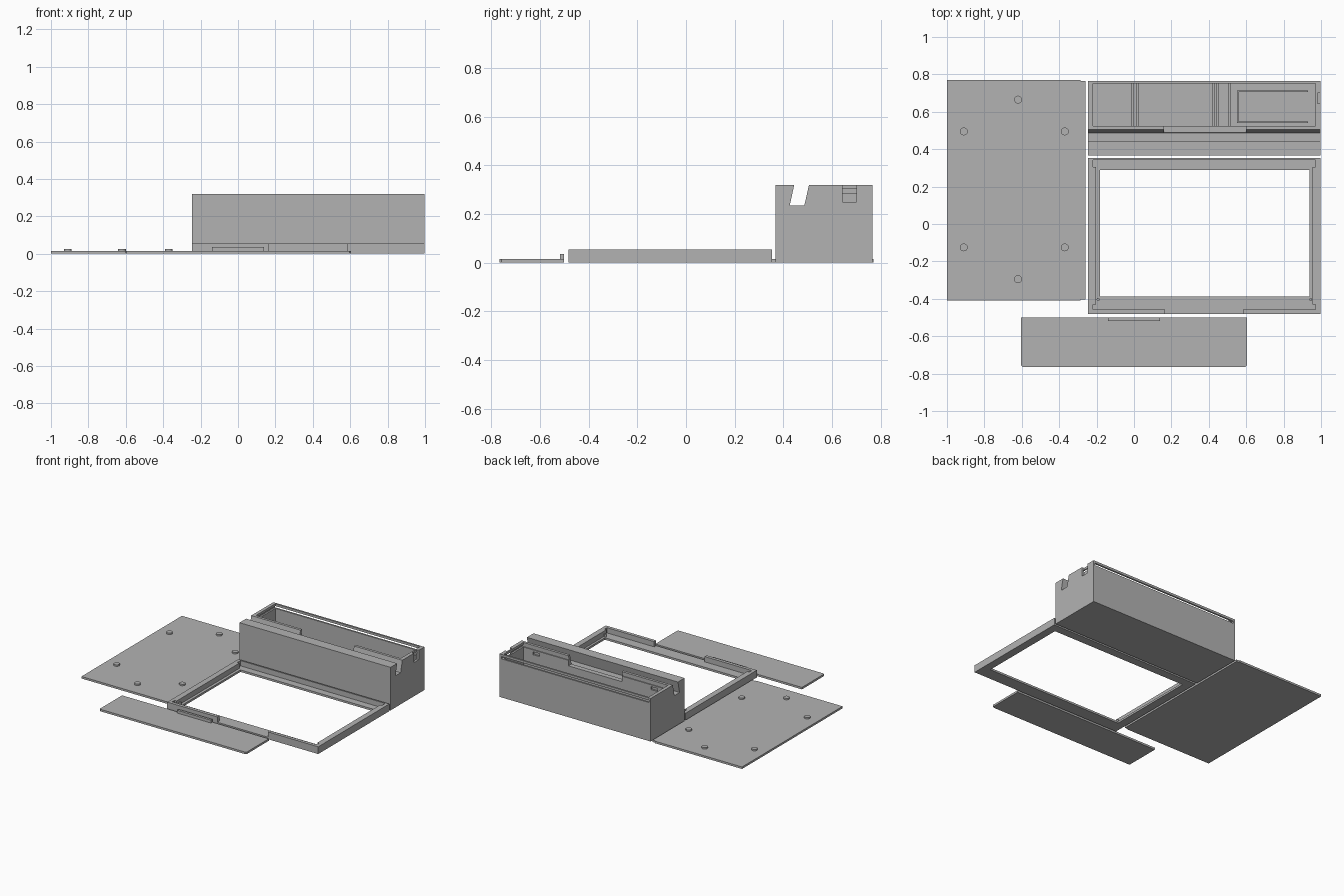
import bpy, bmesh, math

if "Cube" in bpy.data.objects:
    bpy.data.objects.remove(bpy.data.objects["Cube"])

grey = bpy.data.materials.new("grey plastic")
grey.diffuse_color = (0.45, 0.45, 0.45, 1)
grey.use_nodes = True
grey.node_tree.nodes["Principled BSDF"].inputs["Base Color"].default_value = grey.diffuse_color


def prism(name, profile, depth, axis="z", start=0.0):
    """Extrude a 2D profile along z (profile in x, y) or along x (profile in y, z)."""
    bm = bmesh.new()
    place = (lambda a, b, d: (a, b, d)) if axis == "z" else (lambda a, b, d: (d, a, b))
    low = [bm.verts.new(place(a, b, start)) for a, b in profile]
    high = [bm.verts.new(place(a, b, start + depth)) for a, b in profile]
    bm.faces.new(low[::-1])
    bm.faces.new(high)
    n = len(profile)
    for i in range(n):
        j = (i + 1) % n
        bm.faces.new((low[i], low[j], high[j], high[i]))
    bmesh.ops.recalc_face_normals(bm, faces=bm.faces)
    mesh = bpy.data.meshes.new(name)
    bm.to_mesh(mesh)
    bm.free()
    obj = bpy.data.objects.new(name, mesh)
    bpy.context.collection.objects.link(obj)
    mesh.materials.append(grey)
    return obj


def box(name, x0, x1, y0, y1, z0, z1):
    return prism(name, [(x0, y0), (x1, y0), (x1, y1), (x0, y1)], z1 - z0, "z", z0)


def cylinder(name, x, y, r, z0, z1, n=24):
    ring = [(x + r * math.cos(2 * math.pi * i / n), y + r * math.sin(2 * math.pi * i / n))
            for i in range(n)]
    return prism(name, ring, z1 - z0, "z", z0)


def cut(target, *cutters):
    """Subtract cutters one after another, then discard them."""
    bpy.context.view_layer.objects.active = target
    for c in cutters:
        c.hide_render = True
        mod = target.modifiers.new("cut", "BOOLEAN")
        mod.operation, mod.solver, mod.object = "DIFFERENCE", "EXACT", c
        bpy.ops.object.modifier_apply(modifier=mod.name)
        bpy.data.objects.remove(c, do_unlink=True)


# Back cover plate with slightly narrowed right edge and six round pegs
prism("cover_plate", [(-1, -0.41), (-0.285, -0.41), (-0.285, -0.404), (-0.26, -0.404),
                      (-0.26, 0.764), (-0.285, 0.764), (-0.285, 0.77), (-1, 0.77)], 0.015)
for x, dy in ((-0.91, 0.31), (-0.62, 0.48), (-0.37, 0.31)):
    for s in (-1, 1):
        cylinder("cover_peg", x, 0.185 + s * dy, 0.021, 0.014, 0.026)

# Sliding lid with clipped front corners and a finger ridge
prism("sliding_lid", [(-0.595, -0.765), (0.595, -0.765), (0.603, -0.757), (0.603, -0.5),
                      (-0.603, -0.5), (-0.603, -0.757)], 0.015)
box("lid_ridge", -0.14, 0.14, -0.518, -0.5, 0.014, 0.036)

# Screen frame: window, stepped recess and a gap in the front wall
frame = box("screen_frame", -0.245, 0.997, -0.482, 0.353, 0, 0.054)
cut(frame,
    box("window", -0.183, 0.938, -0.387, 0.29, -0.1, 0.2),
    prism("recess", [(-0.22, -0.458), (0.97, -0.458), (0.97, -0.43), (0.955, -0.43),
                     (0.955, 0.305), (0.97, 0.305), (0.97, 0.343), (-0.22, 0.343),
                     (-0.22, 0.305), (-0.203, 0.305), (-0.203, -0.43), (-0.22, -0.43)],
          0.2, "z", 0.015),
    box("front_gap", 0.167, 0.583, -0.6, -0.44, 0.015, 0.2))
for x in (-0.192, 0.945):
    cylinder("frame_pin", x, -0.403, 0.008, 0.014, 0.036, 12)

# Main case with a slanted stand slot and a deep compartment
case = box("main_case", -0.245, 0.997, 0.367, 0.765, 0, 0.32)
cut(case,
    box("compartment", -0.22, 0.97, 0.525, 0.752, 0.015, 0.5),
    prism("stand_slot", [(0.426, 0.235), (0.486, 0.235), (0.523 - 0.0, 0.40), (0.462, 0.40)],
          2, "x", -0.6),
    # Divider gap, lid groove opening through the back, and latch recess
    box("divider_gap", 0.16, 0.6, 0.47, 0.54, 0.245, 0.5),
    box("lid_groove", -0.232, 0.983, 0.518, 0.9, 0.286, 0.303),
    box("latch_recess", 0.98, 1.1, 0.643, 0.70, 0.25, 0.5),
    # Latch holes in the divider wall
    box("left_hole", -0.135, -0.08, 0.512, 0.54, 0.25, 0.272),
    box("right_hole", 0.835, 0.89, 0.512, 0.54, 0.25, 0.272))

# Low ribs and battery tray on the compartment floor
for x0, x1 in ((-0.015, -0.003), (0.012, 0.024), (0.418, 0.43), (0.442, 0.454), (0.505, 0.517)):
    box("floor_rib", x0, x1, 0.524, 0.753, 0.014, 0.04)
box("tray_side", 0.55, 0.56, 0.54, 0.715, 0.014, 0.03)
for y in (0.54, 0.706):
    box("tray_rail", 0.56, 0.93, y, y + 0.009, 0.014, 0.03)
